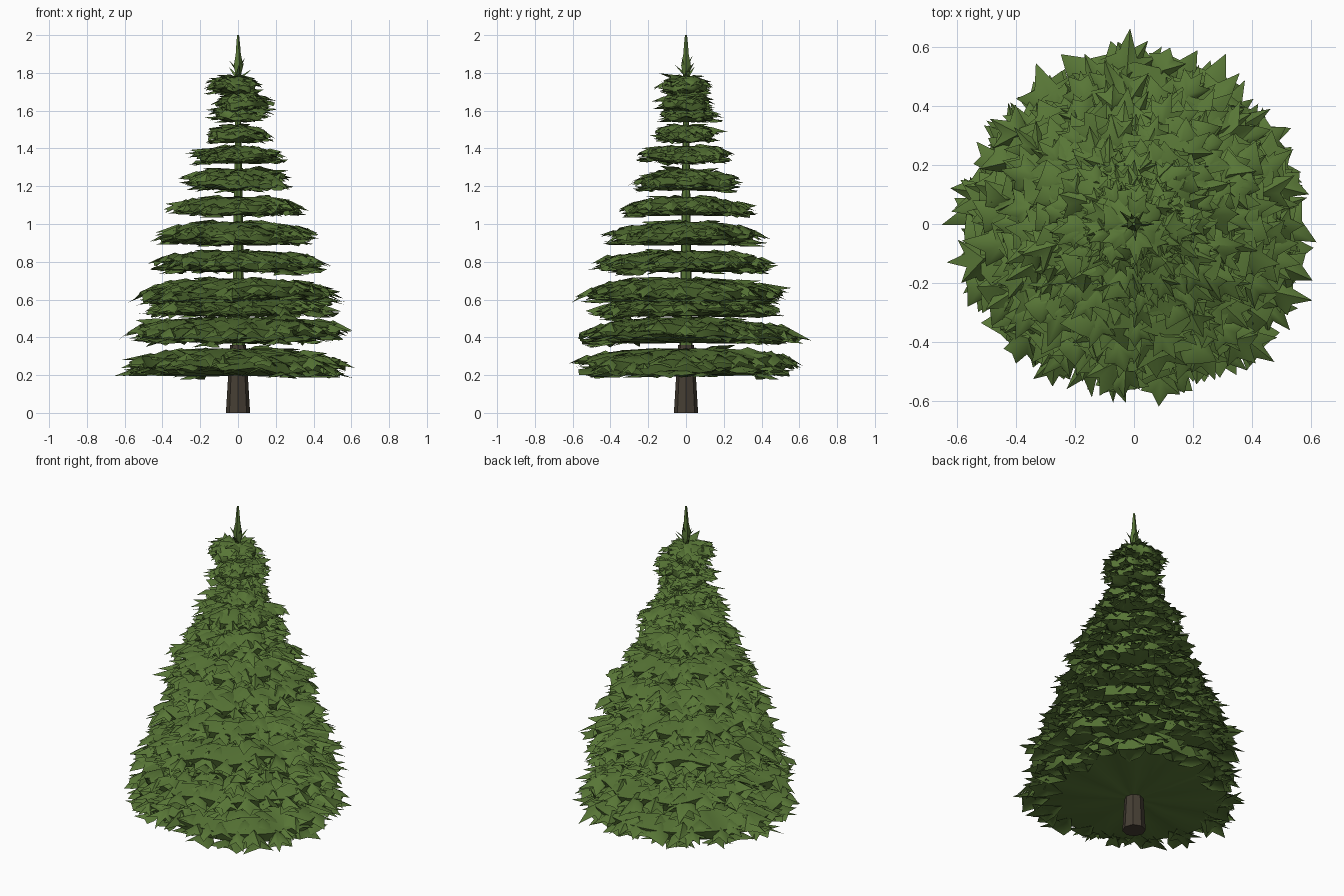
import bpy, bmesh, math, random
from mathutils import Vector

if "Cube" in bpy.data.objects:
    bpy.data.objects.remove(bpy.data.objects["Cube"])

random.seed(11)
TAU = math.tau


def material(name, rgb):
    m = bpy.data.materials.new(name)
    m.diffuse_color = (*rgb, 1)
    m.use_nodes = True
    m.node_tree.nodes["Principled BSDF"].inputs["Base Color"].default_value = m.diffuse_color
    return m


green = material("needle green", (0.097, 0.180, 0.037))
brown = material("bark brown", (0.060, 0.048, 0.034))


def finish(bm, name, mat, angle=40):
    me = bpy.data.meshes.new(name)
    bm.to_mesh(me)
    bm.free()
    ob = bpy.data.objects.new(name, me)
    bpy.context.collection.objects.link(ob)
    me.materials.append(mat)
    bpy.ops.object.select_all(action='DESELECT')
    ob.select_set(True)
    bpy.context.view_layer.objects.active = ob
    bpy.ops.object.shade_smooth_by_angle(angle=math.radians(angle))
    return ob


def stem(name, rings, sides, mat):
    """Tapered faceted tube through (z, radius) rings."""
    bm = bmesh.new()
    loops = [[bm.verts.new((r * math.cos(TAU * i / sides), r * math.sin(TAU * i / sides), z))
              for i in range(sides)] for z, r in rings]
    for a, b in zip(loops, loops[1:]):
        for i in range(sides):
            j = (i + 1) % sides
            bm.faces.new((a[i], a[j], b[j], b[i]))
    bm.faces.new(loops[0][::-1])
    bm.faces.new(loops[-1])
    return finish(bm, name, mat)


def tuft(bm, root, azimuth, slope, size, fingers, floor):
    """Ragged bough end: a humped fan whose outline zigzags into pointed fingers."""
    d = Vector((math.cos(azimuth), math.sin(azimuth), 0))
    side = Vector((-d.y, d.x, 0))
    hub = bm.verts.new(root + Vector((0, 0, size * 0.10)))
    outline = [bm.verts.new(root - d * size * 0.45 - Vector((0, 0, size * 0.05)))]
    n = 2 * fingers + 1
    for i in range(n):
        a = (i / (n - 1) - 0.5) * 2.9
        r = size * (random.uniform(0.85, 1.25) if i % 2 else random.uniform(0.55, 0.7))
        r *= 1 - 0.3 * abs(a) / 1.45
        p = root + (d * math.cos(a) + side * math.sin(a)) * r
        p.z += (slope + random.uniform(-0.16, 0.16)) * r - 0.10 * size * abs(a)
        p.z = max(p.z, floor)
        outline.append(bm.verts.new(p))
    for i in range(len(outline)):
        bm.faces.new((hub, outline[i], outline[(i + 1) % len(outline)]))


def tier(index, bottom, top, radius, shift_x=0, shift_y=0):
    bm = bmesh.new()
    h = top - bottom
    lobes = max(5, round(5 + radius * 8))
    phase = [random.uniform(0, TAU) for _ in range(4)]
    rough = 0.04 + 0.06 * (0.62 - radius) / 0.5

    def reach(a):
        return radius * (0.96 + rough * math.sin(lobes * a + phase[0])
                         + rough * 0.8 * math.sin(3 * a + phase[1]))

    def point(a, t, under=False):
        # lens section: upper skin domes down to the rim, underside bows down at the trunk
        r = 0.015 + (reach(a) - 0.015) * t
        wave = (0.10 * math.sin(2 * a + phase[2]) + 0.08 * math.sin(lobes * a + phase[3])) * t
        f = 0.10 + 0.22 * t ** 2 if under else 0.94 - 0.42 * t ** 2
        return Vector((r * math.cos(a) + shift_x * t, r * math.sin(a) + shift_y * t,
                       bottom + h * (f + wave)))

    # closed bough body: upper skin, rim and underside
    seg = lobes * 4
    rings = [(0, False), (0.3, False), (0.6, False), (0.82, False), (0.9, False),
             (0.86, True), (0.65, True), (0.35, True), (0, True)]
    loops = [[bm.verts.new(point(TAU * i / seg, t, u)) for i in range(seg)] for t, u in rings]
    for a, b in zip(loops, loops[1:]):
        for i in range(seg):
            j = (i + 1) % seg
            bm.faces.new((a[i], b[i], b[j], a[j]))

    # overlapping tufts; the two outermost rings droop and form the ragged rim
    size = 0.06 + 0.12 * radius
    for t, density, slope, under in ((0.3, 0.6, -0.05, False), (0.55, 0.75, -0.15, False),
                                     (0.74, 1.0, -0.25, False), (0.85, 1.25, -0.4, False),
                                     (0.82, 1.2, -0.1, True)):
        count = max(5, int(TAU * radius * t / size * density))
        for i in range(count):
            a = TAU * (i + random.uniform(-0.4, 0.4)) / count
            tt = t + random.uniform(-0.05, 0.05)
            s = size * random.uniform(0.8, 1.2)
            if tt > 0.68:
                s = min(s, reach(a) * (1.0 - tt) + 0.035)
            tuft(bm, point(a, tt, under), a + random.uniform(-0.4, 0.4),
                 slope + random.uniform(-0.12, 0.15), s, random.choice((2, 3, 3, 4)),
                 bottom + random.uniform(-0.01, 0.02))
    finish(bm, f"bough_tier_{index}", green, 55)


# trunk: bare bark below, green leader stem above
stem("trunk", [(0, 0.064), (0.2, 0.052), (0.36, 0.042)], 8, brown)
stem("upper_stem", [(0.36, 0.036), (1.0, 0.026), (1.5, 0.017), (1.8, 0.012)], 7, green)

# bough tiers: bottom, top, radius and optional sideways shift
TIERS = [(0.18, 0.35, 0.61), (0.355, 0.515, 0.59), (0.50, 0.62, 0.50), (0.57, 0.72, 0.54),
         (0.735, 0.865, 0.46), (0.875, 1.02, 0.42), (1.035, 1.15, 0.35), (1.165, 1.30, 0.27),
         (1.31, 1.42, 0.235), (1.42, 1.53, 0.155), (1.53, 1.63, 0.14, 0, 0.01),
         (1.58, 1.70, 0.14, 0.03, 0), (1.68, 1.79, 0.125, -0.03, 0)]
for k, spec in enumerate(TIERS):
    tier(k + 1, *spec)

# leader tip: pointed shoot with a few upright needles round it
stem("leader_shoot", [(1.76, 0.010), (1.84, 0.027), (1.9, 0.015), (1.95, 0.011), (2.0, 0.006)], 5, green)
bm = bmesh.new()
for k in range(7):
    a = k * 2.4
    out = Vector((math.cos(a), math.sin(a), 0))
    across = Vector((-out.y, out.x, 0)) * 0.012
    low = Vector((0, 0, 1.76 + 0.012 * k)) + out * 0.008
    tip = low + out * (0.065 - 0.006 * k) + Vector((0, 0, 0.06))
    v = [bm.verts.new(p) for p in (low - across, low + across, low + Vector((0, 0, 0.02)), tip)]
    for f in ((0, 1, 3), (1, 2, 3), (2, 0, 3)):
        bm.faces.new([v[i] for i in f])
finish(bm, "leader_needles", green)
